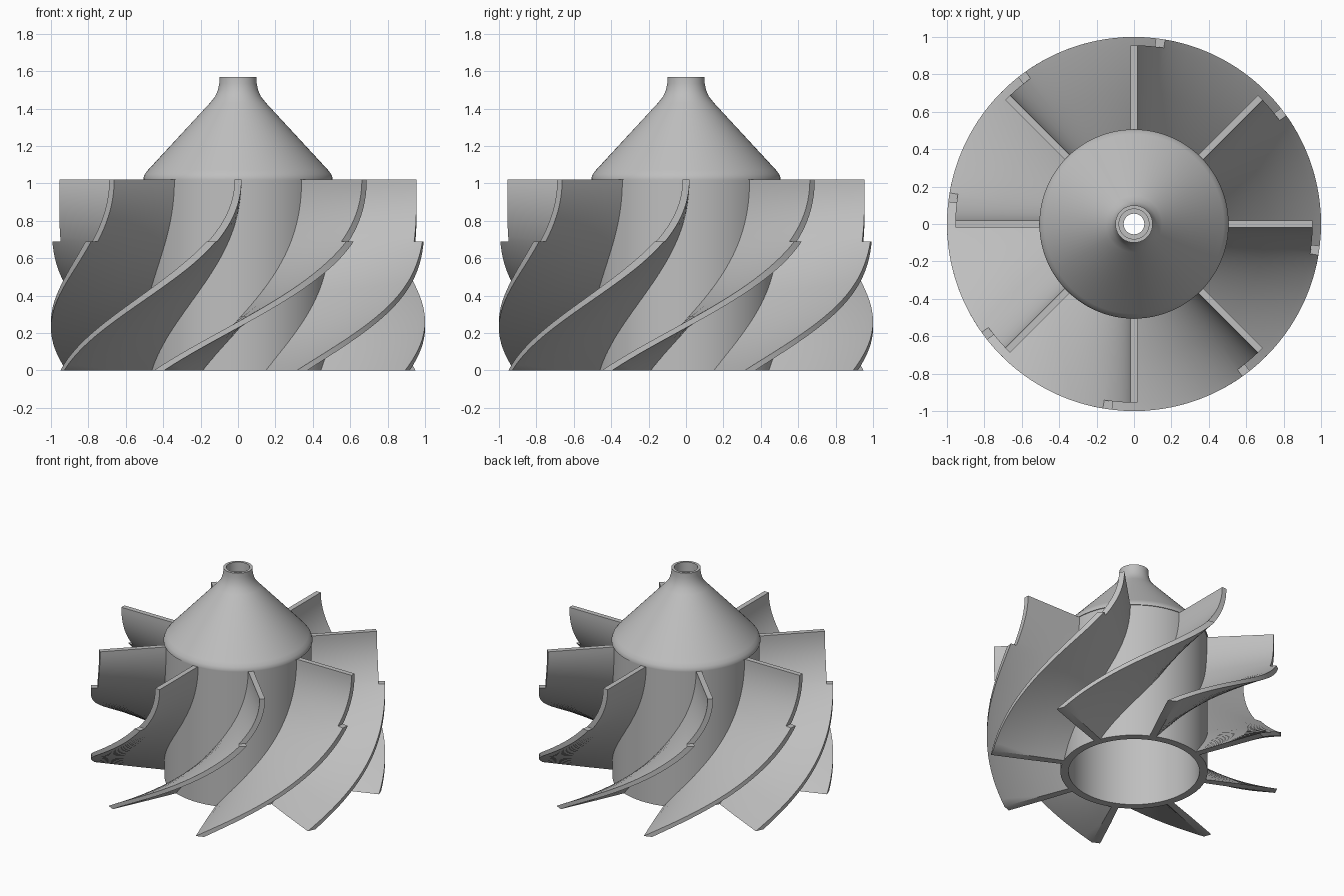
import bpy, bmesh
from math import sin, cos, pi, radians, sqrt

cube = bpy.data.objects.get("Cube")
if cube:
    bpy.data.objects.remove(cube)

GREY = (0.52, 0.52, 0.52, 1)
metal = bpy.data.materials.new("grey metal")
metal.use_nodes = True
metal.diffuse_color = GREY
metal.node_tree.nodes["Principled BSDF"].inputs["Base Color"].default_value = GREY

TOP, STEP = 1.02, 0.69
BLADES, THICK, ROWS = 8, 0.037, 36


def finish(bm, name, angle):
    bmesh.ops.recalc_face_normals(bm, faces=bm.faces)
    mesh = bpy.data.meshes.new(name)
    bm.to_mesh(mesh)
    bm.free()
    mesh.materials.append(metal)
    obj = bpy.data.objects.new(name, mesh)
    bpy.context.collection.objects.link(obj)
    bpy.ops.object.select_all(action="DESELECT")
    obj.select_set(True)
    bpy.context.view_layer.objects.active = obj
    bpy.ops.object.shade_smooth_by_angle(angle=radians(angle))
    return obj


def lathe(name, profile, segments=96):
    """Revolve a closed (radius, height) loop about z."""
    bm = bmesh.new()
    rings = [[bm.verts.new((r * cos(2 * pi * i / segments), r * sin(2 * pi * i / segments), z))
              for r, z in profile] for i in range(segments)]
    n = len(profile)
    for i in range(segments):
        a, b = rings[i], rings[(i + 1) % segments]
        for j in range(n):
            k = (j + 1) % n
            bm.faces.new((a[j], b[j], b[k], a[k]))
    return finish(bm, name, 32)


def sweep(z):
    """Angle the blade has turned at height z, and its rate of turn."""
    def turn(u):
        return radians((77 - 44 * (u - 0.55) ** 2) * u * u)
    u = TOP - z
    return turn(u), (turn(u + 0.01) - turn(u - 0.01)) / 0.02


def blade(name, start):
    bm = bmesh.new()
    radii = [0.47, 0.71, 0.955, 1.0]
    low = ROWS * 2 // 3
    heights = [STEP * i / low for i in range(low)]
    heights += [STEP + (TOP - STEP) * i / (ROWS - low) for i in range(ROWS - low + 1)]
    cache = {}

    def vert(i, j, side):
        key = (i, j, side)
        if key not in cache:
            r, z = radii[i], heights[j]
            turned, rate = sweep(z)
            half = THICK / 2 * min(sqrt(1 + (r * rate) ** 2), 1.6)
            a = start - turned + side * half / r
            cache[key] = bm.verts.new((r * cos(a), r * sin(a), z))
        return cache[key]

    # Cells of the blade outline; the tip column stops at the step
    cells = {(i, j) for i in range(3) for j in range(ROWS) if i < 2 or j < low}
    for i, j in cells:
        corners = [(i, j), (i + 1, j), (i + 1, j + 1), (i, j + 1)]
        neighbours = [(i, j - 1), (i + 1, j), (i, j + 1), (i - 1, j)]
        for side in (-1, 1):
            bm.faces.new([vert(*c, side) for c in corners])
        for k, other in enumerate(neighbours):
            if other not in cells:
                p, q = corners[k], corners[(k + 1) % 4]
                bm.faces.new((vert(*p, -1), vert(*q, -1), vert(*q, 1), vert(*p, 1)))
    return finish(bm, name, 35)


# Hollow hub: open cylinder below, pierced cone above
outside = [(0.5, 0), (0.5, TOP), (0.506, TOP), (0.506, 1.03), (0.498, 1.05), (0.48, 1.073),
           (0.15, 1.43), (0.122, 1.465), (0.107, 1.5), (0.1, 1.535), (0.1, 1.57)]
inside = [(0.08, 1.57), (0.08, 1.5), (0.055, 1.5), (0.055, 1.46), (0.445, 1.03), (0.445, 0)]
lathe("hub", outside + inside)

# Ring of twisted blades
for n in range(BLADES):
    blade(f"blade_{n + 1}", 2 * pi * n / BLADES)
